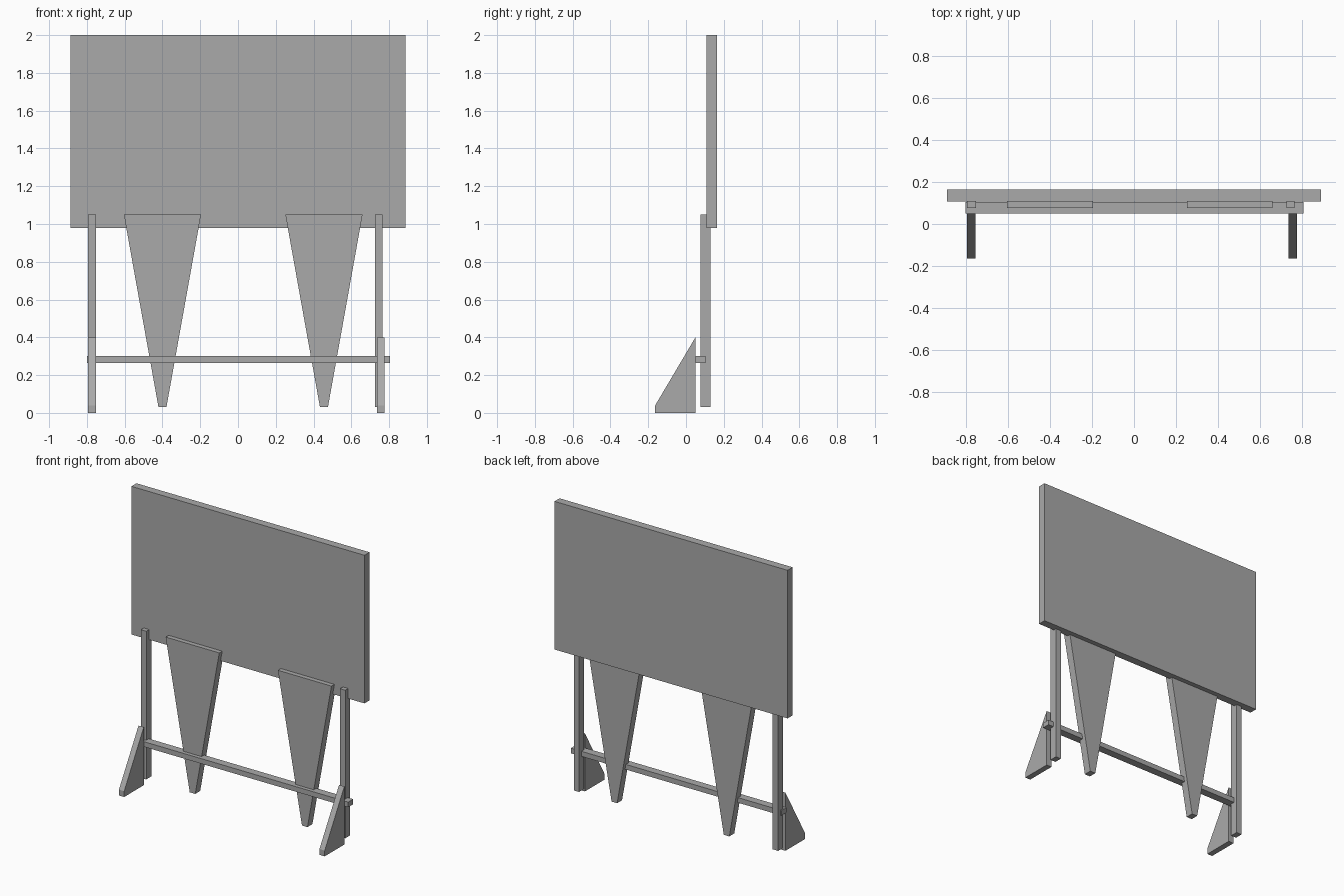
import bpy
import bmesh

cube = bpy.data.objects.get("Cube")
if cube:
    bpy.data.objects.remove(cube, do_unlink=True)

# Single flat grey for every part
grey = bpy.data.materials.new("plain grey")
grey.use_nodes = True
colour = (0.4, 0.4, 0.4, 1)
grey.diffuse_color = colour
grey.node_tree.nodes["Principled BSDF"].inputs["Base Color"].default_value = colour


def prism(name, outline, depth):
    """Extrude a closed outline of 3D points along the depth vector."""
    bm = bmesh.new()
    face = bm.faces.new([bm.verts.new(p) for p in outline])
    extruded = bmesh.ops.extrude_face_region(bm, geom=[face])["geom"]
    moved = [v for v in extruded if isinstance(v, bmesh.types.BMVert)]
    bmesh.ops.translate(bm, verts=moved, vec=depth)
    bmesh.ops.recalc_face_normals(bm, faces=bm.faces)
    mesh = bpy.data.meshes.new(name)
    bm.to_mesh(mesh)
    bm.free()
    mesh.materials.append(grey)
    obj = bpy.data.objects.new(name, mesh)
    bpy.context.collection.objects.link(obj)
    return obj


def board(name, x, y, z, foot=None):
    """Upright board; an optional foot range tapers its lower edge."""
    low = foot or x
    outline = [(low[0], y[0], z[0]), (low[1], y[0], z[0]),
               (x[1], y[0], z[1]), (x[0], y[0], z[1])]
    return prism(name, outline, (0, y[1] - y[0], 0))


# Large display panel and low cross rail
board("display_panel", (-0.888, 0.888), (0.108, 0.163), (0.98, 2.0))
board("cross_rail", (-0.80, 0.805), (0.05, 0.104), (0.265, 0.30))

# Posts and tapered legs share one depth and height
leg_y, leg_z = (0.076, 0.13), (0.03, 1.05)
board("right_post", (-0.793, -0.752), leg_y, leg_z)
board("left_post", (0.724, 0.764), leg_y, leg_z)
for name, centre in (("right_tapered_leg", -0.40), ("left_tapered_leg", 0.455)):
    board(name, (centre - 0.204, centre + 0.204), leg_y, leg_z,
          (centre - 0.021, centre + 0.021))

# Triangular floor braces with a blunt toe
for name, x in (("right_floor_brace", -0.793), ("left_floor_brace", 0.735)):
    profile = [(-0.163, 0), (0.05, 0), (0.05, 0.4), (-0.163, 0.04)]
    prism(name, [(x, y, z) for y, z in profile], (0.04, 0, 0))
